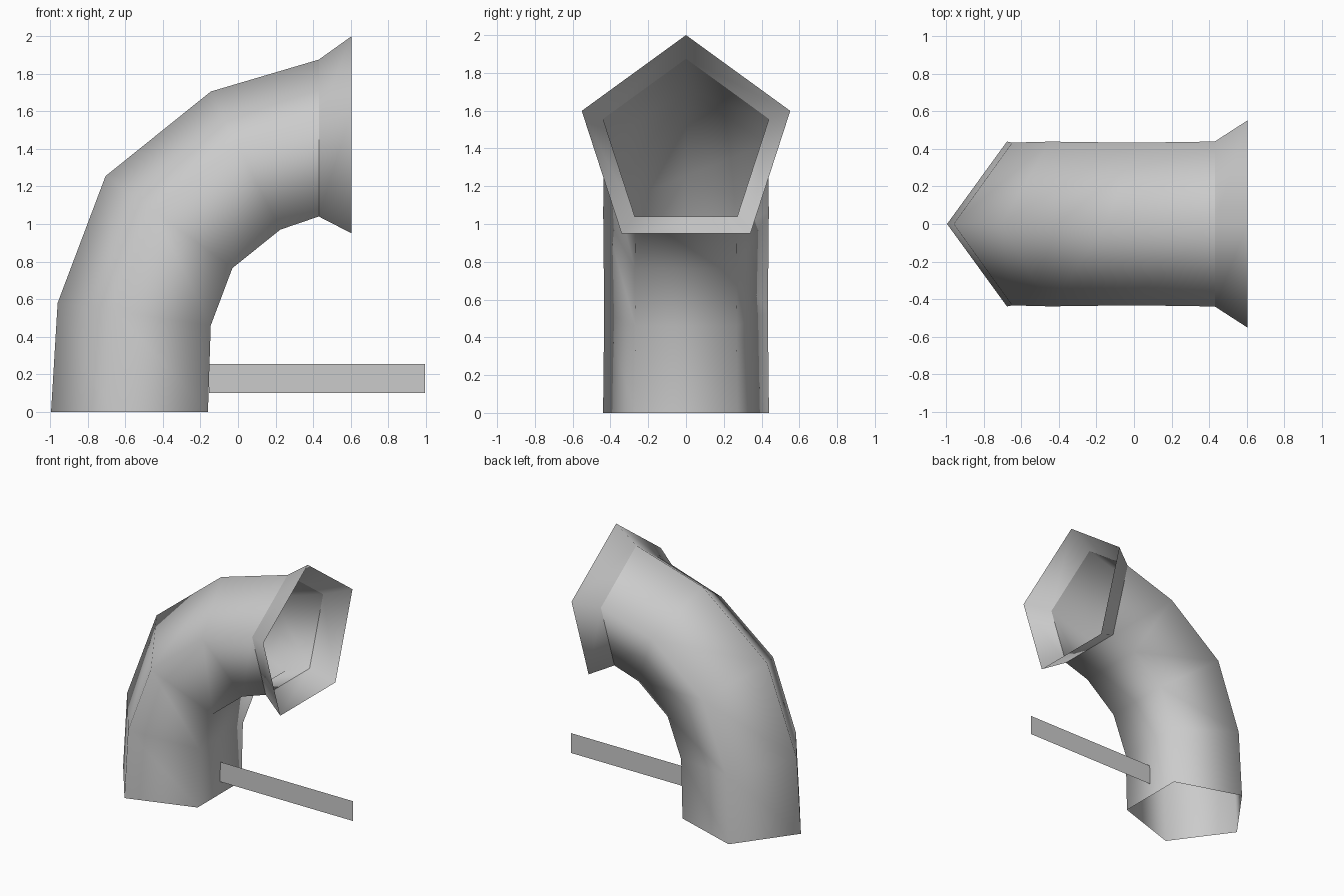
import bpy, bmesh, math
from mathutils import Vector

cube = bpy.data.objects.get("Cube")
if cube:
    bpy.data.objects.remove(cube, do_unlink=True)

grey = bpy.data.materials.new("plain grey")
grey.use_nodes = True
grey.diffuse_color = (0.6, 0.6, 0.6, 1)
grey.node_tree.nodes["Principled BSDF"].inputs["Base Color"].default_value = (0.6, 0.6, 0.6, 1)

SIDES = 5


def finish(bm, name):
    mesh = bpy.data.meshes.new(name)
    bm.to_mesh(mesh)
    bm.free()
    mesh.materials.append(grey)
    obj = bpy.data.objects.new(name, mesh)
    bpy.context.collection.objects.link(obj)
    return obj


def add_ring(bm, outer, inner):
    """Regular pentagon with its point at outer and its flat side at inner (x, z)."""
    tip = Vector((outer[0], 0, outer[1]))
    span = Vector((inner[0], 0, inner[1])) - tip
    radius = span.length / (1 + math.cos(math.pi / SIDES))
    axis = span.normalized()
    centre = tip + axis * radius
    verts = []
    for i in range(SIDES):
        a = math.tau * i / SIDES
        verts.append(bm.verts.new(centre - axis * radius * math.cos(a)
                                  + Vector((0, radius * math.sin(a), 0))))
    return verts


def tube(name, stations):
    """Open smooth-shaded skin through pentagon rings."""
    bm = bmesh.new()
    rings = [add_ring(bm, o, i) for o, i in stations]
    for a, b in zip(rings, rings[1:]):
        for i in range(SIDES):
            j = (i + 1) % SIDES
            face = bm.faces.new((a[i], b[i], b[j], a[j]))
            face.smooth = True
    return finish(bm, name)


# Curved pipe: outer and inner bend points of each ring
mouth = ((0.43, 1.875), (0.43, 1.04))
tube("bent_pipe", [
    ((-0.995, 0), (-0.16, 0)),
    ((-0.96, 0.58), (-0.145, 0.46)),
    ((-0.705, 1.255), (-0.03, 0.765)),
    ((-0.145, 1.705), (0.225, 0.97)),
    mouth,
])

# Flared mouth, kept separate for a crisp seam
tube("flared_mouth", [mouth, ((0.605, 2.0), (0.605, 0.95))])

# Thin upright strip reaching out from the pipe foot
bm = bmesh.new()
bm.faces.new([bm.verts.new((x, 0, z)) for x, z in
              ((-0.155, 0.1), (0.995, 0.1), (0.995, 0.255), (-0.155, 0.255))])
finish(bm, "flat_strip")
